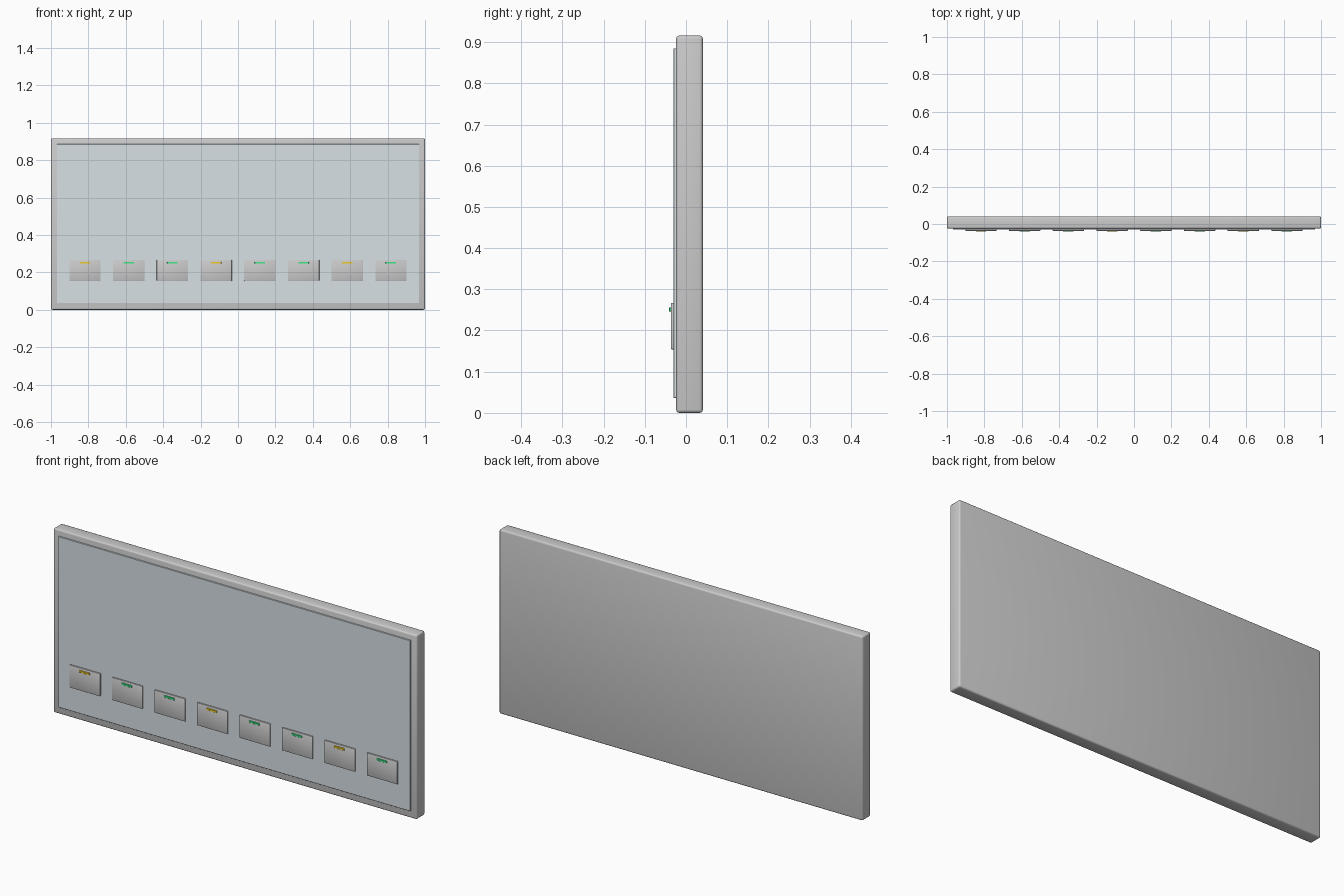
import bpy

if "Cube" in bpy.data.objects:
    bpy.data.objects.remove(bpy.data.objects["Cube"])


def material(name, rgb):
    m = bpy.data.materials.new(name)
    m.diffuse_color = (*rgb, 1)
    m.use_nodes = True
    m.node_tree.nodes["Principled BSDF"].inputs["Base Color"].default_value = m.diffuse_color
    return m


def box(name, x, y, z, bevel=0.0, segments=2, mat=None):
    """Box from (min, max) ranges on each axis, with softened edges."""
    rng = (x, y, z)
    bpy.ops.mesh.primitive_cube_add(size=1, location=[(a + b) / 2 for a, b in rng])
    ob = bpy.context.object
    ob.name = name
    ob.scale = [b - a for a, b in rng]
    bpy.ops.object.transform_apply(location=False, rotation=False, scale=True)
    if bevel:
        mod = ob.modifiers.new("soft_edges", 'BEVEL')
        mod.width = bevel
        mod.segments = segments
        bpy.ops.object.modifier_apply(modifier=mod.name)
        bpy.ops.object.shade_smooth_by_angle()
    if mat:
        ob.data.materials.append(mat)
    return ob


glass = material("pale_glass", (0.68, 0.75, 0.78))
amber = material("amber_light", (0.85, 0.60, 0.02))
green = material("green_light", (0.05, 0.80, 0.25))

# Housing and raised front glass
box("housing", (-1, 1), (-0.024, 0.041), (0, 0.916), 0.008, 3)
box("glass_panel", (-0.968, 0.968), (-0.030, -0.020), (0.036, 0.885), 0.001, 1, glass)

# Row of eight buttons, each with an indicator light
lights = [amber, green, green, amber, green, green, amber, green]
for i, colour in enumerate(lights):
    cx = -0.818 + i * 0.2337
    box(f"button_{i + 1}", (cx - 0.084, cx + 0.084), (-0.0365, -0.028),
        (0.154, 0.267), 0.002, 2)
    box(f"indicator_light_{i + 1}", (cx - 0.028, cx + 0.028), (-0.041, -0.034),
        (0.246, 0.256), 0.001, 1, colour)
